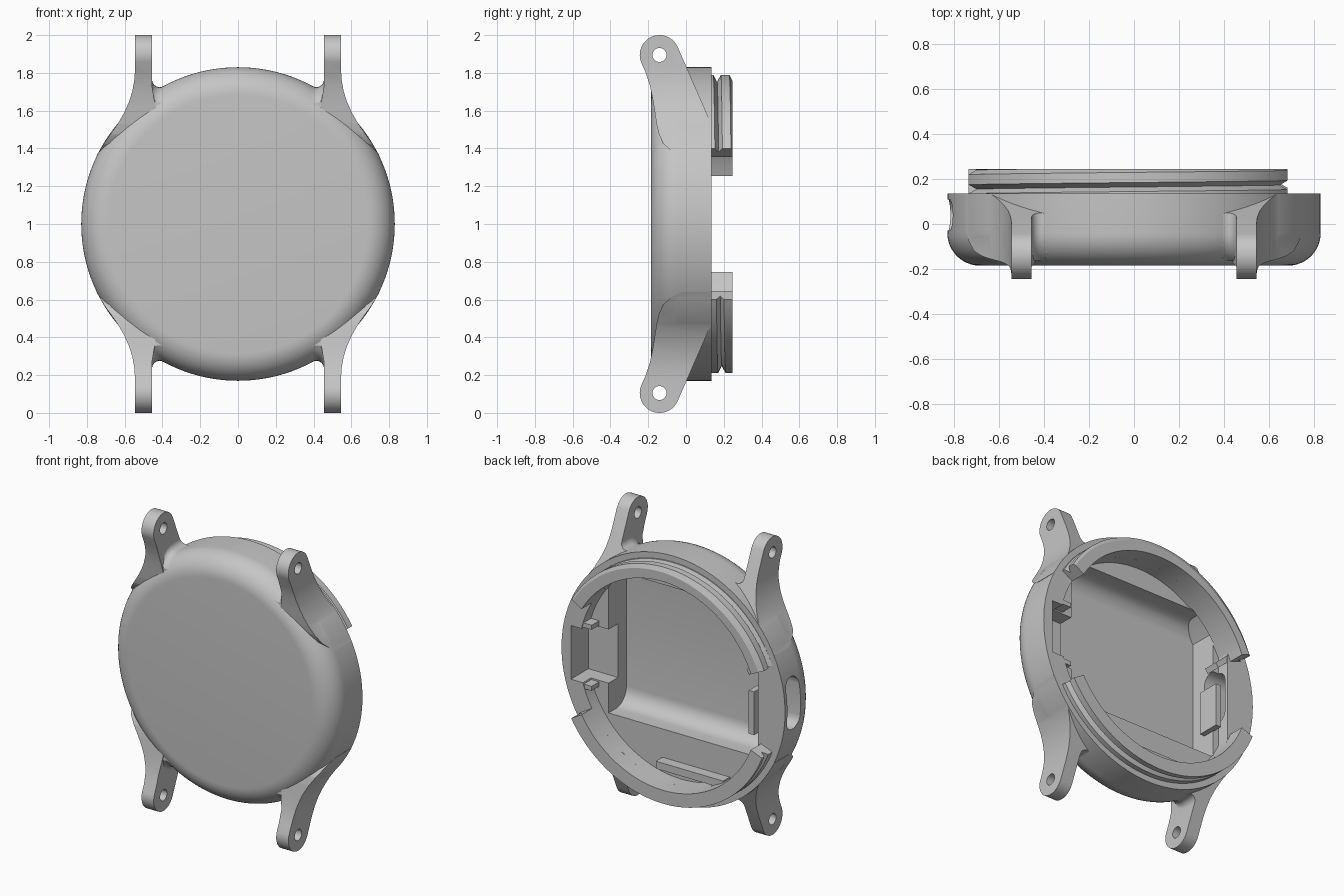
import bpy, bmesh, math

if "Cube" in bpy.data.objects:
    bpy.data.objects.remove(bpy.data.objects["Cube"])

grey = bpy.data.materials.new("case_grey")
grey.diffuse_color = (0.56, 0.56, 0.56, 1)
grey.use_nodes = True
grey.node_tree.nodes["Principled BSDF"].inputs["Base Color"].default_value = grey.diffuse_color


def finish(name, bm):
    bmesh.ops.remove_doubles(bm, verts=bm.verts, dist=1e-5)
    bmesh.ops.recalc_face_normals(bm, faces=bm.faces)
    me = bpy.data.meshes.new(name)
    bm.to_mesh(me)
    bm.free()
    ob = bpy.data.objects.new(name, me)
    ob.data.materials.append(grey)
    bpy.context.collection.objects.link(ob)
    return ob


def lathe(name, profile, seg=128):
    """Spin an (r, y) profile about the case axis at z = 1."""
    bm = bmesh.new()
    vs = [bm.verts.new((r, y, 1)) for r, y in profile]
    es = [bm.edges.new(p) for p in zip(vs, vs[1:])]
    bmesh.ops.spin(bm, geom=vs + es, cent=(0, 0, 1), axis=(0, 1, 0),
                   angle=2 * math.pi, steps=seg)
    return finish(name, bm)


def loft(name, sections):
    """Skin closed sections that share a point count and cap both ends."""
    bm = bmesh.new()
    rows = [[bm.verts.new(p) for p in s] for s in sections]
    k = len(rows[0])
    for p, q in zip(rows, rows[1:]):
        for j in range(k):
            bm.faces.new((p[j], q[j], q[(j + 1) % k], p[(j + 1) % k]))
    bm.faces.new(rows[0])
    bm.faces.new(rows[-1][::-1])
    return finish(name, bm)


def prism(name, pts, place, a, b):
    """Extrude a 2D outline from a to b; place maps (u, v, depth) to 3D."""
    return loft(name, [[place(u, v, d) for u, v in pts] for d in (a, b)])


def box(name, x, y, z):
    return prism(name, [(x[0], z[0]), (x[1], z[0]), (x[1], z[1]), (x[0], z[1])],
                 lambda u, v, d: (u, d, v), *y)


def boolean(ob, tool, op):
    m = ob.modifiers.new(op, 'BOOLEAN')
    m.object, m.operation, m.solver = tool, op, 'EXACT'
    bpy.context.view_layer.objects.active = ob
    bpy.ops.object.modifier_apply(modifier=m.name)
    bpy.data.objects.remove(tool)


def arc(cu, cv, r, a0, a1, n):
    return [(cu + r * math.cos(math.radians(a0 + (a1 - a0) * i / n)),
             cv + r * math.sin(math.radians(a0 + (a1 - a0) * i / n))) for i in range(n + 1)]


# Round case with a filleted front edge
case = lathe("case", [(0, -.185)] + arc(.685, -.04, .145, -90, 0, 12) + [(.83, .135), (0, .135)])


def root_section(y):
    """Fillet outline between the lug's inner wall and the case at depth y."""
    rr = .685 + math.sqrt(.145 ** 2 - min(0, y + .04) ** 2)
    cz = math.sqrt((rr + .04) ** 2 - .415 ** 2)
    end = math.degrees(math.atan2(-cz, -.415))
    pts = arc(.415, cz, .04, 0, end, 8)
    return [(.48, cz)] + pts + [(pts[-1][0] * .95, pts[-1][1] * .95), (.48, cz - .1)]


# Four lugs: side outline crossed with front outline, plus a fillet at the inner root
side = (arc(-.14, 1.895, .105, 25, 200, 20)
        + [(-.213, 1.80), (-.19, 1.73), (-.174, 1.65), (-.165, 1.59), (-.156, 1.53),
           (-.143, 1.475), (-.12, 1.425), (-.075, 1.385), (-.02, 1.36),
           (.134, 1.36), (.134, 1.53)])
front = [(.455, 2.02), (.545, 2.02), (.545, 1.82), (.549, 1.76), (.560, 1.70), (.578, 1.645),
         (.602, 1.59), (.634, 1.535), (.672, 1.48), (.705, 1.435), (.75, 1.36),
         (.55, 1.36), (.435, 1.60), (.445, 1.67), (.455, 1.73)]
depths = [-.165, -.15, -.13, -.10, -.07, -.04, .134]
for sx in (-1, 1):
    for sz in (-1, 1):
        def from_side(u, v, d):
            return (sx * d, u, 1 + sz * (v - 1))

        def from_front(u, v, d):
            return (sx * u, d, 1 + sz * (v - 1))
        lug = prism("lug", side, from_side, .3, .8)
        boolean(lug, prism("lug_front", front, from_front, -.4, .4), 'INTERSECT')
        boolean(lug, prism("pin_hole", arc(-.14, 1.895, .037, 0, 345, 23),
                           from_side, .4, .6), 'DIFFERENCE')
        boolean(case, lug, 'UNION')
        fillet = loft("root_fillet", [[from_front(u, v + 1, y) for u, v in root_section(y)]
                                      for y in depths])
        boolean(fillet, prism("root_side", side, from_side, .3, .8), 'INTERSECT')
        boolean(case, fillet, 'UNION')

# Round lid recess with a flat left side, then the deep pocket with rounded floor edges
recess = lathe("recess", [(0, .05), (.70, .05), (.70, .3), (0, .3)])
boolean(recess, box("recess_flat", (-.63, 1), (-.3, .4), (0, 2)), 'INTERSECT')
boolean(case, recess, 'DIFFERENCE')
R, F = .11, -.14
pocket = prism("pocket", arc(F + R, .60 + R, R, 270, 180, 8)
               + arc(F + R, 1.57 - R, R, 180, 90, 8) + [(.06, 1.57), (.06, .60)],
               lambda u, v, d: (d, u, v), -.585, .54)
boolean(pocket, lathe("pocket_limit", [(0, -.3), (.75, -.3), (.75, .4), (0, .4)]), 'INTERSECT')
boolean(case, pocket, 'DIFFERENCE')

# Button slot through the left wall, and a notch in the right wall
slot = prism("slot", arc(.04, 1.13, .07, 0, 180, 12) + arc(.04, .92, .07, 180, 360, 12),
             lambda u, v, d: (d, u, v), -1, -.5)
boolean(case, slot, 'DIFFERENCE')
boolean(case, box("notch", (.5, .76), (-.05, .3), (.80, 1.16)), 'DIFFERENCE')


# Threaded collar: two arcs with helical grooves
def collar(name, a0, a1, n=64):
    sections = []
    for i in range(n + 1):
        t = a0 + (a1 - a0) * i / n               # degrees from the left side over the top
        g = .152 + .05 * t / 360                 # groove height

        def rad(y):
            return .79 - .038 * max(0, 1 - abs(y - g) / .02, 1 - abs(y - g - .085) / .02)
        ys = [min(max(y, .13), .245) for y in
              (.13, g - .02, g, g + .02, g + .065, g + .085, g + .105, .245)]
        sec = [(.70, .13)] + [(rad(y), y) for y in ys] + [(.70, .245)]
        c, s = -math.cos(math.radians(t)), math.sin(math.radians(t))
        sections.append([(r * c, y, 1 + r * s) for r, y in sec])
    return loft(name, sections)


smooth = [case, collar("upper_collar", 21.4, 149.6), collar("lower_collar", 210.4, 338.6)]

# Clips and retaining blocks inside the recess
box("right_clip_upper", (.61, .76), (.04, .13), (1.17, 1.20))
box("right_clip_lower", (.61, .76), (.04, .13), (.76, .79))
prism("left_clip", [(-.66, 1.27), (-.56, 1.18), (-.54, 1.21), (-.64, 1.30)],
      lambda u, v, d: (u, d, v), .03, .13)
box("left_bracket", (-.59, -.55), (-.03, .12), (.78, 1.07))
box("bottom_block", (-.36, .14), (.04, .12), (.36, .41))

# Smooth the rounded surfaces, keep hard edges
for ob in smooth:
    bpy.ops.object.select_all(action='DESELECT')
    ob.select_set(True)
    bpy.context.view_layer.objects.active = ob
    bpy.ops.object.shade_smooth_by_angle(angle=math.radians(25))
